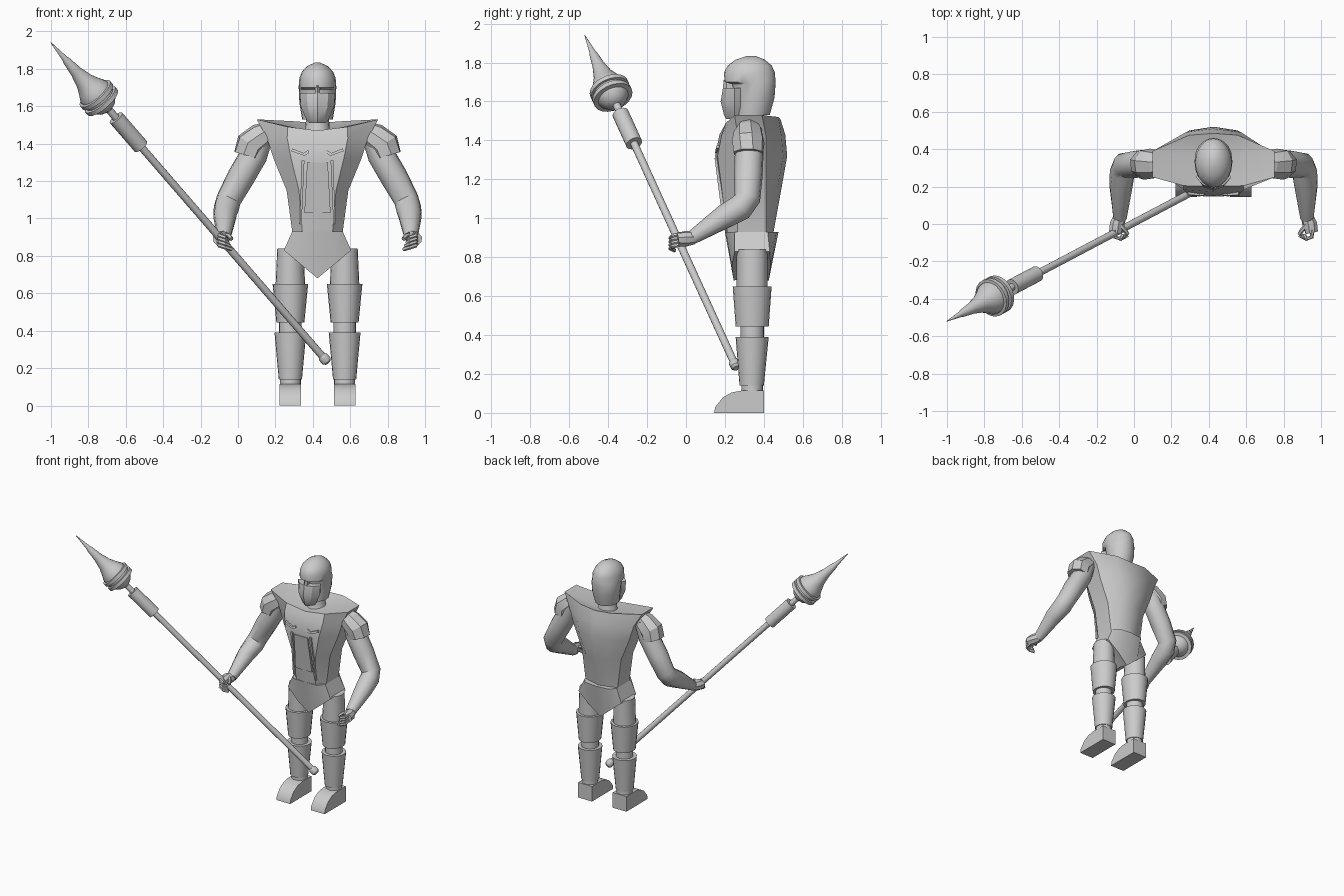
import bpy, bmesh, math
from mathutils import Vector

cube = bpy.data.objects.get("Cube")
if cube:
    bpy.data.objects.remove(cube)

CENTRE = Vector((0.425, 0, 0))   # the figure stands beside the origin

grey = bpy.data.materials.new("plain grey")
grey.use_nodes = True
GREY = (0.6, 0.6, 0.6, 1)
grey.diffuse_color = GREY
grey.node_tree.nodes["Principled BSDF"].inputs["Base Color"].default_value = GREY


def finish(name, bm, offset=CENTRE, angle=30):
    bmesh.ops.recalc_face_normals(bm, faces=bm.faces)
    bmesh.ops.translate(bm, verts=bm.verts, vec=offset)
    mesh = bpy.data.meshes.new(name)
    bm.to_mesh(mesh)
    bm.free()
    mesh.materials.append(grey)
    obj = bpy.data.objects.new(name, mesh)
    bpy.context.collection.objects.link(obj)
    bpy.ops.object.select_all(action='DESELECT')
    obj.select_set(True)
    bpy.context.view_layer.objects.active = obj
    bpy.ops.object.shade_smooth_by_angle(angle=math.radians(angle))
    return obj


def skin(name, rings, top=None, bottom=None, offset=CENTRE, angle=30):
    """Skin closed rings of points; the end caps may fan to a given centre."""
    bm = bmesh.new()
    loops = [[bm.verts.new(p) for p in ring] for ring in rings]
    n = len(loops[0])
    for a, b in zip(loops, loops[1:]):
        for i in range(n):
            j = (i + 1) % n
            bm.faces.new((a[i], a[j], b[j], b[i]))
    for loop, centre in ((loops[0], bottom), (loops[-1], top)):
        if centre:
            c = bm.verts.new(centre)
            for i in range(n):
                bm.faces.new((loop[i], loop[(i + 1) % n], c))
        else:
            bm.faces.new(loop)
    return finish(name, bm, offset, angle)


def tube(name, stations, n=12, offset=CENTRE, angle=35):
    """Round limb through (point, radius) stations."""
    pts = [Vector(p) for p, r in stations]
    rings = []
    for i, (p, r) in enumerate(stations):
        d = (pts[min(i + 1, len(pts) - 1)] - pts[max(i - 1, 0)]).normalized()
        u = d.cross(Vector((0, 1, 0.3))).normalized()
        v = d.cross(u)
        turns = [math.tau * (k + 0.5) / n for k in range(n)]
        rings.append([pts[i] + r * (u * math.cos(t) + v * math.sin(t)) for t in turns])
    return skin(name, rings, offset=offset, angle=angle)


def ovals(name, levels, x=0, n=20, angle=35):
    """Stack of level ovals: (z, half width, front y, back y)."""
    rings = []
    for z, w, f, b in levels:
        turns = [math.tau * k / n for k in range(n)]
        rings.append([(x + w * math.sin(t), (f + b) / 2 - (b - f) / 2 * math.cos(t), z)
                      for t in turns])
    return skin(name, rings, angle=angle)


def mirrored(half):
    return half + [(-x, y, z) for x, y, z in reversed(half[1:-1])]


def plate(name, outline, s=1, thick=0.009):
    """Thin chest plate: (x, z) outline laid on the sloping chest front."""
    bm = bmesh.new()
    def chest(z):
        return 0.15 + max(0, 1.32 - z) * 0.128 + max(0, z - 1.32) * 0.2
    back = [bm.verts.new((s * x, chest(z) + 0.012, z)) for x, z in outline]
    front = [bm.verts.new((s * x, chest(z) - thick / 2, z)) for x, z in outline]
    bm.faces.new(back)
    bm.faces.new(front)
    for i in range(len(back)):
        j = (i + 1) % len(back)
        bm.faces.new((back[i], back[j], front[j], front[i]))
    return finish(name, bm)


# Torso: waist flaring to pointed shoulders, with a sunken collar
torso = []
for z, w, front, back in ((0.93, 0.135, 0.20, 0.45), (1.15, 0.165, 0.172, 0.49),
                          (1.32, 0.235, 0.15, 0.52), (1.43, 0.27, 0.172, 0.51)):
    torso.append(mirrored([(0, front, z), (w * 0.6, front + 0.012, z), (w, 0.265, z),
                           (w, 0.41, z), (w * 0.55, back - 0.02, z), (0, back, z)]))
torso.append(mirrored([(0, 0.2, 1.47), (0.16, 0.205, 1.49), (0.325, 0.25, 1.53),
                       (0.325, 0.39, 1.53), (0.13, 0.475, 1.52), (0, 0.485, 1.51)]))
skin("torso", torso, top=(0, 0.34, 1.46))

# Raised chest and belly plates
plate("belly_plate", [(-0.07, 1.03), (0.07, 1.03), (0.055, 1.3), (-0.055, 1.3)])
for s, side in ((1, "left"), (-1, "right")):
    plate(side + "_rib_strip", [(0.085, 0.97), (0.095, 0.97), (0.085, 1.31), (0.07, 1.31)], s)
    plate(side + "_chest_plate", [(0.045, 1.35), (0.07, 1.335), (0.14, 1.36), (0.135, 1.375),
                                  (0.075, 1.35), (0.05, 1.365)], s)

# Pelvis: flared hips dropping to a point
waist = mirrored([(0, 0.2, 0.93), (0.1, 0.205, 0.93), (0.135, 0.25, 0.93),
                  (0.135, 0.42, 0.93), (0.1, 0.465, 0.93), (0, 0.475, 0.93)])
hem = mirrored([(0, 0.245, 0.68), (0.09, 0.235, 0.755), (0.18, 0.25, 0.83),
                (0.18, 0.43, 0.83), (0.09, 0.435, 0.755), (0, 0.425, 0.68)])
skin("pelvis", [hem, waist], bottom=(0, 0.34, 0.7))

# Head: neck, helmet, face mask and nose guard
ovals("neck", [(1.44, 0.085, 0.25, 0.42), (1.48, 0.065, 0.27, 0.4), (1.56, 0.06, 0.27, 0.4)])
ovals("helmet", [(1.53, 0.082, 0.25, 0.43), (1.62, 0.097, 0.25, 0.455),
                 (1.69, 0.1, 0.235, 0.46), (1.7, 0.101, 0.198, 0.46),
                 (1.75, 0.097, 0.195, 0.457), (1.785, 0.083, 0.215, 0.44),
                 (1.815, 0.055, 0.255, 0.405), (1.833, 0.015, 0.31, 0.36)])
mask = [mirrored([(0, f, z), (w * 0.6, f + 0.02, z), (w, 0.25, z), (w * 0.8, 0.28, z), (0, 0.28, z)])
        for z, w, f in ((1.51, 0.045, 0.205), (1.53, 0.06, 0.195), (1.6, 0.09, 0.178), (1.67, 0.094, 0.19))]
skin("face_mask", mask)
ovals("nose_guard", [(1.65, 0.014, 0.188, 0.26), (1.71, 0.018, 0.193, 0.26)], n=6)

for s, side in ((1, "left"), (-1, "right")):
    # Arm: bent at the elbow with the forearm reaching forward
    tube(side + "_arm", [((s * x, y, z), r) for x, y, z, r in (
        (0.29, 0.33, 1.46, 0.06), (0.34, 0.325, 1.34, 0.074), (0.41, 0.32, 1.22, 0.074),
        (0.475, 0.315, 1.1, 0.067), (0.487, 0.28, 1.055, 0.068), (0.495, 0.2, 1.01, 0.062),
        (0.5, 0.03, 0.9, 0.036))], n=12)
    tube(side + "_shoulder_guard", [((s * x, 0.32, z), r) for x, z, r in (
        (0.25, 1.475, 0.05), (0.3, 1.44, 0.075), (0.355, 1.395, 0.085), (0.372, 1.335, 0.08))],
        n=8, angle=20)
    # Hand: palm, curled fingers and thumb
    tube(side + "_palm", [((s * x, y, z), r) for x, y, z, r in (
        (0.5, 0.04, 0.9, 0.034), (0.515, 0.0, 0.895, 0.04), (0.525, -0.045, 0.89, 0.036))], n=8)
    for k in range(4):
        lift = 0.018 * k
        tube(f"{side}_finger_{k + 1}", [((s * x, y, z + lift), 0.011) for x, y, z in (
            (0.53, -0.03, 0.865), (0.525, -0.07, 0.855), (0.495, -0.08, 0.845),
            (0.46 + lift / 2, -0.06, 0.835))], n=6)
    tube(side + "_thumb", [((s * x, y, z), 0.012) for x, y, z in (
        (0.5, 0.0, 0.915), (0.475, -0.03, 0.91), (0.46, -0.055, 0.89))], n=6)

    # Leg: thigh, guards, knee and ankle
    x = s * 0.145
    ovals(side + "_thigh", [(0.62, 0.08, 0.26, 0.42), (0.84, 0.07, 0.26, 0.42)], x)
    ovals(side + "_thigh_guard", [(0.445, 0.075, 0.255, 0.425), (0.65, 0.095, 0.24, 0.44)], x)
    ovals(side + "_knee", [(0.37, 0.06, 0.28, 0.4), (0.46, 0.06, 0.28, 0.4)], x)
    ovals(side + "_shin_guard", [(0.14, 0.062, 0.275, 0.4), (0.39, 0.085, 0.255, 0.425)], x)
    ovals(side + "_ankle", [(0.08, 0.056, 0.285, 0.395), (0.15, 0.056, 0.285, 0.395)], x)
    # Foot: side profile widened into a block
    profile = [(0.4, 0), (0.4, 0.115), (0.29, 0.115), (0.235, 0.105), (0.19, 0.08), (0.15, 0.03), (0.145, 0)]
    skin(side + "_foot", [[(x + e * 0.058, y, z) for y, z in profile] for e in (-1, 1)])

# Staff: turned parts placed along one slanting axis (share of length, radius)
TIP, BUTT = Vector((-1, -0.52, 1.94)), Vector((0.48, 0.26, 0.23))


def turned(name, profile, n=20):
    return tube(name, [(TIP.lerp(BUTT, t), r) for t, r in profile], n, Vector())


turned("staff_shaft", [(0.19, 0.02), (0.985, 0.02)], 12)
turned("staff_sleeve", [(0.235, 0.043), (0.325, 0.043)])
turned("staff_knob", [(0.978, 0.02), (0.983, 0.028), (0.995, 0.028), (1, 0.018)], 12)
turned("staff_spike", [(0, 0.002), (0.05, 0.016), (0.056, 0.021), (0.09, 0.032), (0.12, 0.05),
                       (0.14, 0.072), (0.152, 0.088), (0.172, 0.093), (0.19, 0.08),
                       (0.203, 0.055), (0.21, 0.022)])
for k, t in enumerate((0.158, 0.176)):
    turned(f"staff_ring_{k + 1}", [(t, 0.085), (t + 0.001, 0.105), (t + 0.011, 0.105), (t + 0.012, 0.085)])
